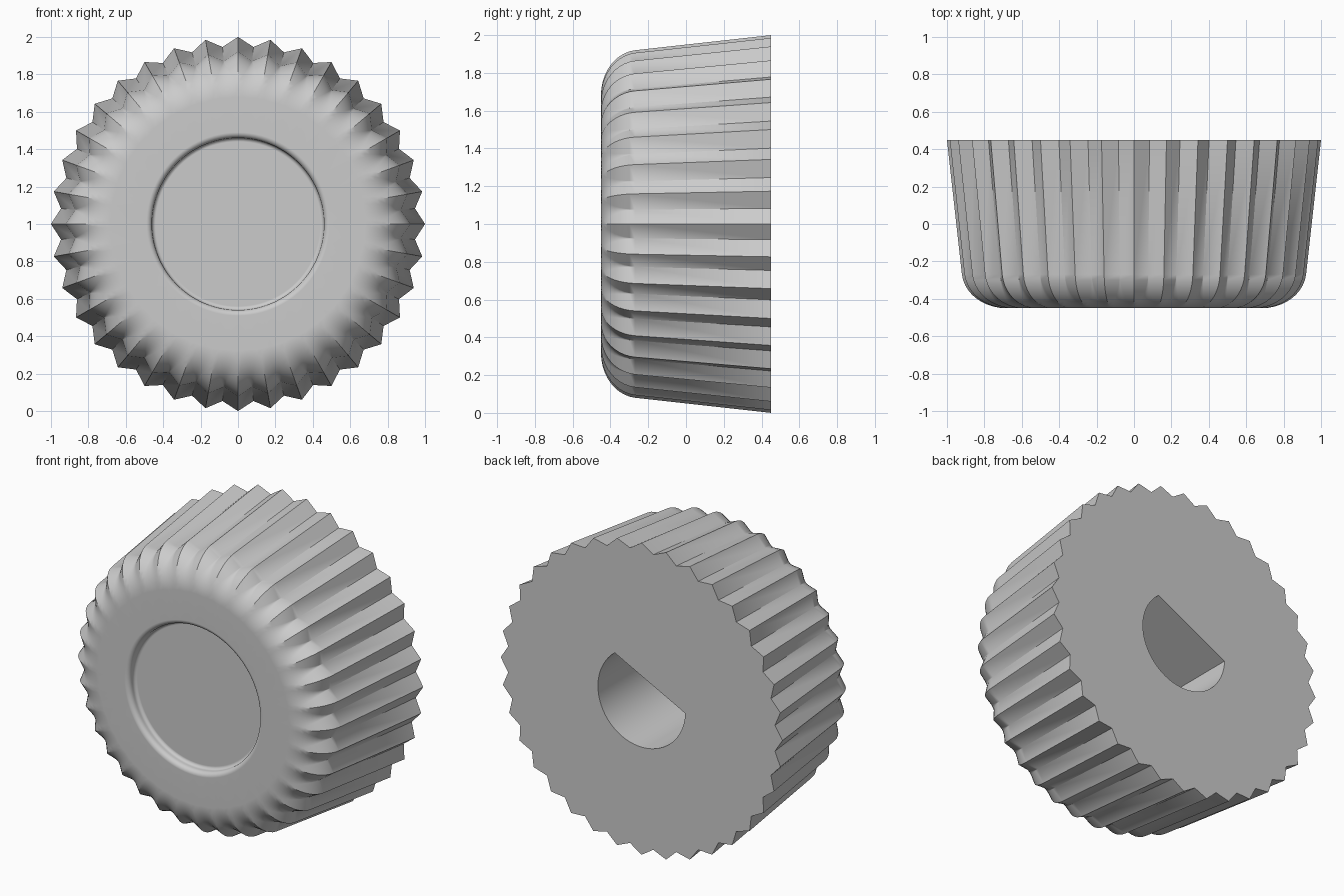
import bpy, bmesh
from math import sin, cos, asin, atan2, hypot, radians, pi
from mathutils import Vector

if "Cube" in bpy.data.objects:
    bpy.data.objects.remove(bpy.data.objects["Cube"], do_unlink=True)

TEETH = 36
HALF = pi / TEETH          # half a tooth, as an angle
BACK, FRONT = 0.45, -0.45
FILLET = 0.2
bm = bmesh.new()


def loop(polar, y):
    """Ring of vertices from (radius, angle) pairs around the y axis."""
    return [bm.verts.new((r * cos(a), y, 1 + r * sin(a))) for r, a in polar]


def bridge(a, b):
    for i in range(len(a)):
        j = (i + 1) % len(a)
        bm.faces.new((a[i], a[j], b[j], b[i]))


def toothed(scale, inset):
    """Toothed outline, offset inward: ridges stay sharp, valleys turn into arcs."""
    tip = scale
    vx, vy = 0.95 * scale * cos(HALF), 0.95 * scale * sin(HALF)
    flank = hypot(tip - vx, vy)
    turn = asin((tip - vx) / flank)
    if inset > vy:
        turn = min(turn, asin(vy / inset))
    arc = []
    for k in range(4):
        a = pi + HALF + (turn - HALF) * k / 3
        x, z = vx + inset * cos(a), vy + inset * sin(a)
        arc.append((hypot(x, z), atan2(z, x)))
    ridge = tip - inset * flank / vy
    if arc[-1][1] < 1e-5 or ridge < arc[-1][0]:
        ridge = arc[-1][0]
    tooth = [(ridge, 0.0)] + arc[::-1] + [(r, 2 * HALF - a) for r, a in arc[1:]]
    return [(r, a + 2 * HALF * t) for t in range(TEETH) for r, a in tooth]


# Tapered ribbed side and rounded front shoulder
rings = [loop(toothed(1, 0), BACK)]
draft = 0.1
for k in range(11):
    a = draft + (pi / 2 - draft) * k / 10
    rings.append(loop(toothed(0.92, FILLET * (cos(draft) - cos(a))),
                      FRONT + FILLET * (1 - sin(a))))
for a, b in zip(rings, rings[1:]):
    bridge(a, b)

# Round recess in the front, with a soft lip and a soft floor corner
profile = [(0.46 + 0.03 * (1 - sin(a)), FRONT + 0.03 * (1 - cos(a)))
           for a in (pi / 2 * k / 5 for k in range(6))]
profile += [(0.44 + 0.02 * cos(a), FRONT + 0.04 + 0.02 * sin(a))
            for a in (pi / 2 * k / 4 for k in range(5))]
SEG = 96
rings = [loop([(r, 2 * pi * i / SEG) for i in range(SEG)], y) for r, y in profile]
for a, b in zip(rings, rings[1:]):
    bridge(a, b)
bm.faces.new(rings[-1])

# D-shaped shaft hole in the back
start, sweep = radians(182), radians(230)
outline = [(0.31, start + sweep * i / 40) for i in range(41)]
mouth, floor = loop(outline, BACK), loop(outline, BACK - 0.65)
bridge(mouth, floor)
bm.faces.new(floor)

# Flat back and front faces between the open loops
bmesh.ops.remove_doubles(bm, verts=bm.verts, dist=1e-4)
for y in (BACK, FRONT):
    rim = [e for e in bm.edges if e.is_boundary
           and all(abs(v.co.y - y) < 1e-3 for v in e.verts)]
    bmesh.ops.triangle_fill(bm, use_beauty=True, edges=rim, normal=Vector((0, 1, 0)))
bmesh.ops.recalc_face_normals(bm, faces=bm.faces)

mesh = bpy.data.meshes.new("ribbed_knob")
bm.to_mesh(mesh)
bm.free()
knob = bpy.data.objects.new("ribbed_knob", mesh)
bpy.context.collection.objects.link(knob)

# Single light grey plastic
grey = bpy.data.materials.new("light_grey")
grey.use_nodes = True
colour = (0.6, 0.6, 0.6, 1)
grey.diffuse_color = colour
grey.node_tree.nodes["Principled BSDF"].inputs["Base Color"].default_value = colour
mesh.materials.append(grey)

# Smooth shading with sharp ridges
bpy.ops.object.select_all(action="DESELECT")
knob.select_set(True)
bpy.context.view_layer.objects.active = knob
bpy.ops.object.shade_smooth_by_angle(angle=radians(30))
weighted = knob.modifiers.new("weighted_normals", "WEIGHTED_NORMAL")
weighted.keep_sharp = True
